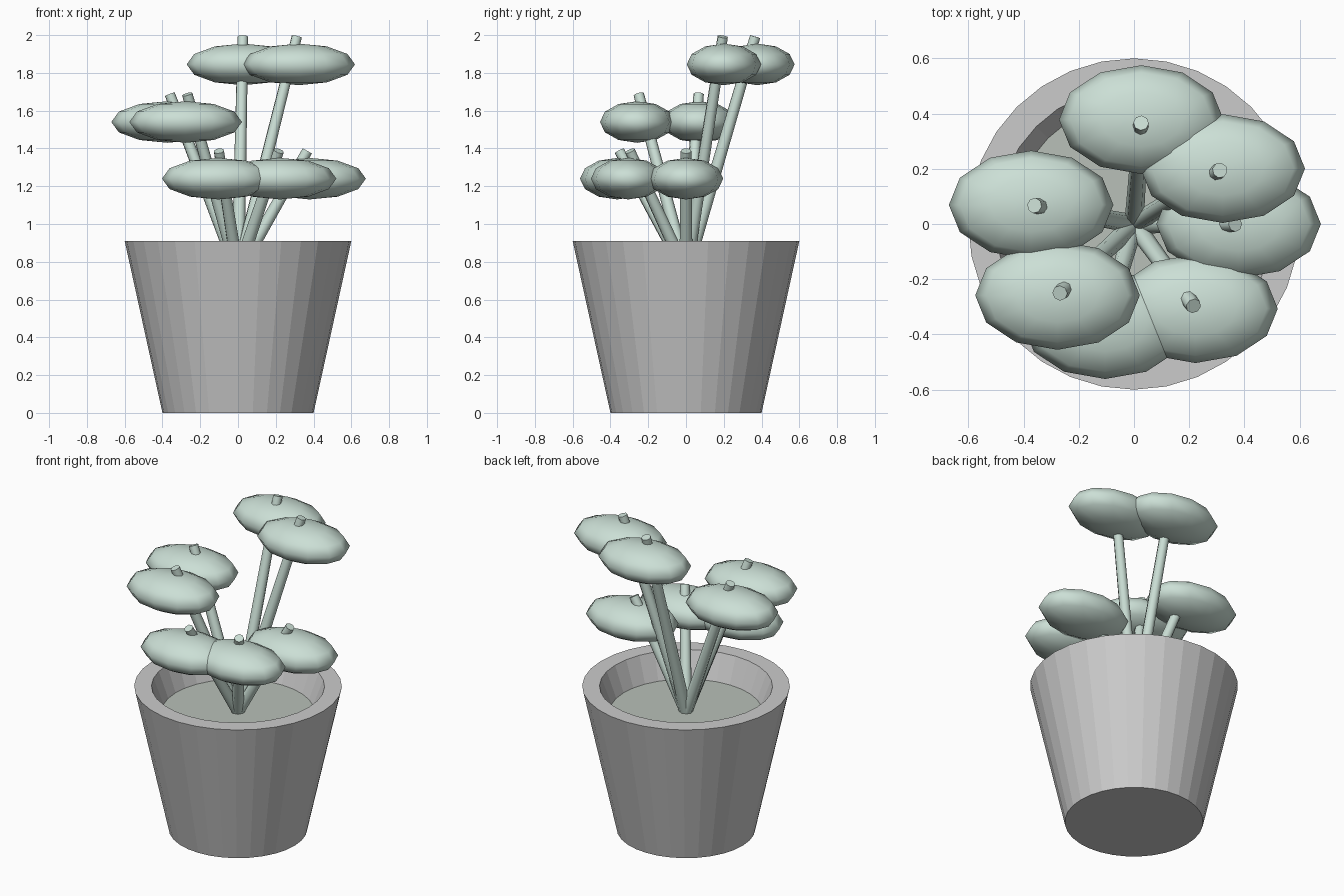
import bpy, bmesh
from math import cos, sin, radians, pi
from mathutils import Vector, Matrix

if "Cube" in bpy.data.objects:
    bpy.data.objects.remove(bpy.data.objects["Cube"])


def material(name, rgb):
    m = bpy.data.materials.new(name)
    m.diffuse_color = (*rgb, 1)
    m.use_nodes = True
    m.node_tree.nodes["Principled BSDF"].inputs["Base Color"].default_value = m.diffuse_color
    return m


def add_object(name, bm, mat=None, smooth=False):
    bmesh.ops.recalc_face_normals(bm, faces=bm.faces[:])
    me = bpy.data.meshes.new(name)
    bm.to_mesh(me)
    bm.free()
    ob = bpy.data.objects.new(name, me)
    bpy.context.collection.objects.link(ob)
    if mat:
        me.materials.append(mat)
    for p in me.polygons:
        p.use_smooth = smooth
    return ob


def lathe(name, profile, sides, mat=None):
    """Rings from (radius, z) points, capped at both ends."""
    bm = bmesh.new()
    rings = [[bm.verts.new((r * cos(2 * pi * i / sides), r * sin(2 * pi * i / sides), z))
              for i in range(sides)] for r, z in profile]
    for a, b in zip(rings, rings[1:]):
        for i in range(sides):
            j = (i + 1) % sides
            bm.faces.new((a[i], a[j], b[j], b[i]))
    bm.faces.new(rings[0])
    bm.faces.new(rings[-1])
    return add_object(name, bm, mat)


def stem(name, base, tip, mat):
    bm = bmesh.new()
    d = tip - base
    bmesh.ops.create_cone(
        bm, cap_ends=True, segments=8, radius1=0.035, radius2=0.028, depth=d.length,
        matrix=Matrix.Translation((base + tip) / 2) @ d.to_track_quat('Z', 'Y').to_matrix().to_4x4())
    ob = add_object(name, bm, mat, True)
    ob.data.set_sharp_from_angle(angle=radians(50))


def leaf(name, centre, mat):
    bm = bmesh.new()
    bmesh.ops.create_uvsphere(
        bm, u_segments=12, v_segments=6, radius=1,
        matrix=Matrix.Translation(centre) @ Matrix.Diagonal((0.298, 0.197, 0.11, 1)))
    add_object(name, bm, mat, True)


green = material("leaf_green", (0.60, 0.74, 0.67))
earth = material("soil_grey", (0.48, 0.53, 0.48))

# Tapered pot with thick rim, and the soil inside it
lathe("pot", [(0.4, 0), (0.6, 0.91), (0.5, 0.91), (0.44, 0.75), (0.43, 0.72)], 32)
lathe("soil", [(0.43, 0.72), (0.44, 0.75)], 32, earth)

# Stems fan out from the soil, each piercing a flattened leaf: (angle, leaf height)
plants = [(86, 1.845), (32, 1.845), (169.5, 1.54), (223, 1.54),
          (0, 1.24), (-54, 1.24), (-106, 1.24)]
for n, (angle, z) in enumerate(plants, 1):
    out = Vector((cos(radians(angle)), sin(radians(angle)), 0))
    stem(f"stem_{n}", Vector((0, 0, 0.745)), out * 0.367 + Vector((0, 0, z + 0.147)), green)
    leaf(f"leaf_{n}", out * 0.379 + Vector((0, 0, z)), green)
